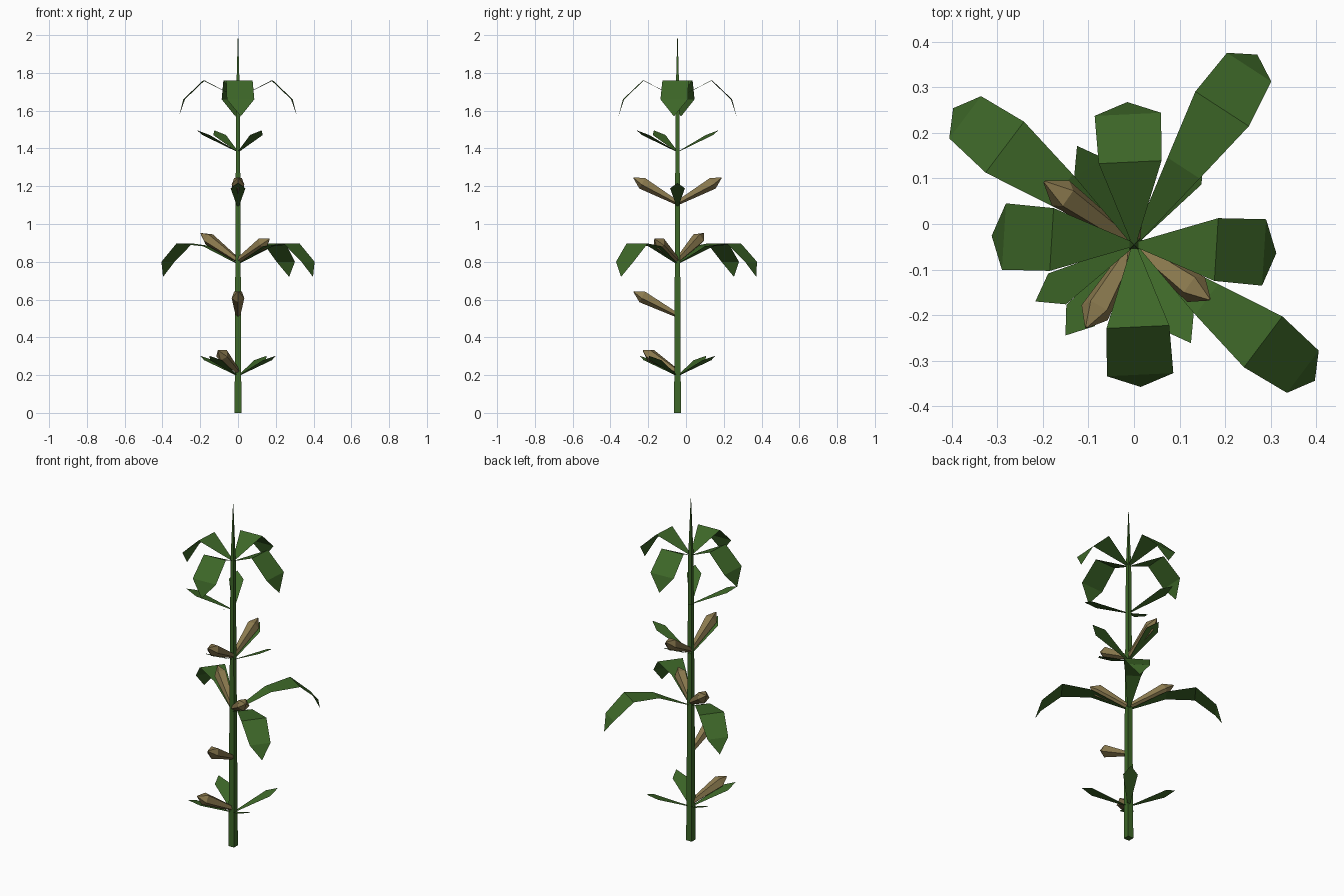
import bpy, bmesh, math
from mathutils import Vector, Matrix

cube = bpy.data.objects.get("Cube")
if cube:
    bpy.data.objects.remove(cube, do_unlink=True)

STEM = Vector((0, -0.045, 0))


def material(name, rgb):
    m = bpy.data.materials.new(name)
    m.use_nodes = True
    m.diffuse_color = (*rgb, 1)
    m.node_tree.nodes["Principled BSDF"].inputs["Base Color"].default_value = (*rgb, 1)
    return m


GREEN = material("leaf green", (0.047, 0.135, 0.021))
TAN = material("husk tan", (0.26, 0.195, 0.078))


def finish(name, bm, mat, z=0, angle=0):
    """Turn the mesh about the stem axis and place it at height z."""
    mesh = bpy.data.meshes.new(name)
    bm.to_mesh(mesh)
    bm.free()
    mesh.materials.append(mat)
    obj = bpy.data.objects.new(name, mesh)
    bpy.context.collection.objects.link(obj)
    obj.location = STEM + Vector((0, 0, z))
    obj.rotation_euler.z = math.radians(angle)
    return obj


def leaf(name, z, angle, profile):
    """Flat blade from (distance, height, half width) stations; the last is the tip."""
    bm = bmesh.new()
    last = None
    for r, h, w in profile:
        sides = (w, -w) if w else (0,)
        row = [bm.verts.new((r, s, h)) for s in sides]
        if last:
            bm.faces.new(last[::-1] + row)
        last = row
    bmesh.ops.recalc_face_normals(bm, faces=bm.faces)
    for f in bm.faces:
        if f.normal.z < 0:
            f.normal_flip()
    finish(name, bm, GREEN, z, angle)


def loft(rings, bm):
    """Join rings of equal size, closing both ends."""
    for a, b in zip(rings, rings[1:]):
        n = len(a)
        for i in range(n):
            j = (i + 1) % n
            bm.faces.new((a[i], a[j], b[j], b[i]))
    bm.faces.new(rings[0][::-1])
    bm.faces.new(rings[-1])


def cob(name, z, angle, length, rise):
    """Five-sided cob, thin at the stem, widest near its pointed end."""
    bm = bmesh.new()
    start = Vector((0.008, 0, 0.022))
    axis = Vector((length, 0, rise)) - start
    turn = axis.to_track_quat('X', 'Z').to_matrix()
    rings = []
    for t, radius in ((0, 0.014), (0.79, 0.035), (1, 0.003)):
        ring = []
        for i in range(5):
            a = math.radians(54 + 72 * i)
            offset = Vector((0, math.cos(a) * radius, math.sin(a) * radius))
            ring.append(bm.verts.new(start + axis * t + turn @ offset))
        rings.append(ring)
    loft(rings, bm)
    bmesh.ops.recalc_face_normals(bm, faces=bm.faces)
    finish(name, bm, TAN, z, angle)


# Square stem tapering to a spike
bm = bmesh.new()
rings = []
for z, half in ((0, 0.018), (1.67, 0.010), (2.0, 0.0008)):
    rings.append([bm.verts.new((x * half, y * half, z))
                  for x, y in ((-1, -1), (1, -1), (1, 1), (-1, 1))])
loft(rings, bm)
bmesh.ops.recalc_face_normals(bm, faces=bm.faces)
finish("stem", bm, GREEN)

# Blade outlines
crown = [(0.005, 0, 0.006), (0.181, 0.09, 0.069), (0.286, -0.01, 0.073), (0.313, -0.10, 0)]
broad = [(0.005, 0, 0.006), (0.2, 0.092, 0.042), (0.355, 0.107, 0.07),
         (0.464, 0.01, 0.058), (0.497, -0.07, 0)]


def small(rise):
    return [(0.005, 0, 0.005), (0.195, rise * 0.78, 0.039), (0.25, rise, 0)]


# Whorls of leaves: name, height, angles, outline
whorls = [
    ("lower_leaf", 0.197, (53, 143, 233, 323), small(0.105)),
    ("broad_leaf", 0.79, (-37, 57, 143), broad),
    ("middle_leaf", 1.092, (0, 90, 270), small(0.125)),
    ("upper_leaf", 1.383, (120, 210, 300), small(0.113)),
    ("crown_leaf", 1.67, (-3.5, 92.7, 176.5, 272.7), crown),
]
for name, z, angles, outline in whorls:
    for i, angle in enumerate(angles, 1):
        leaf(f"{name}_{i}", z, angle, outline)

# Cobs: height, angle, length, rise
cobs = [(0.2, 240, 0.21, 0.13), (0.5, 270, 0.232, 0.142),
        (0.79, 145, 0.24, 0.16), (0.79, -36, 0.205, 0.13),
        (1.095, 90, 0.232, 0.15), (1.095, 270, 0.232, 0.15)]
for i, spec in enumerate(cobs, 1):
    cob(f"cob_{i}", *spec)
